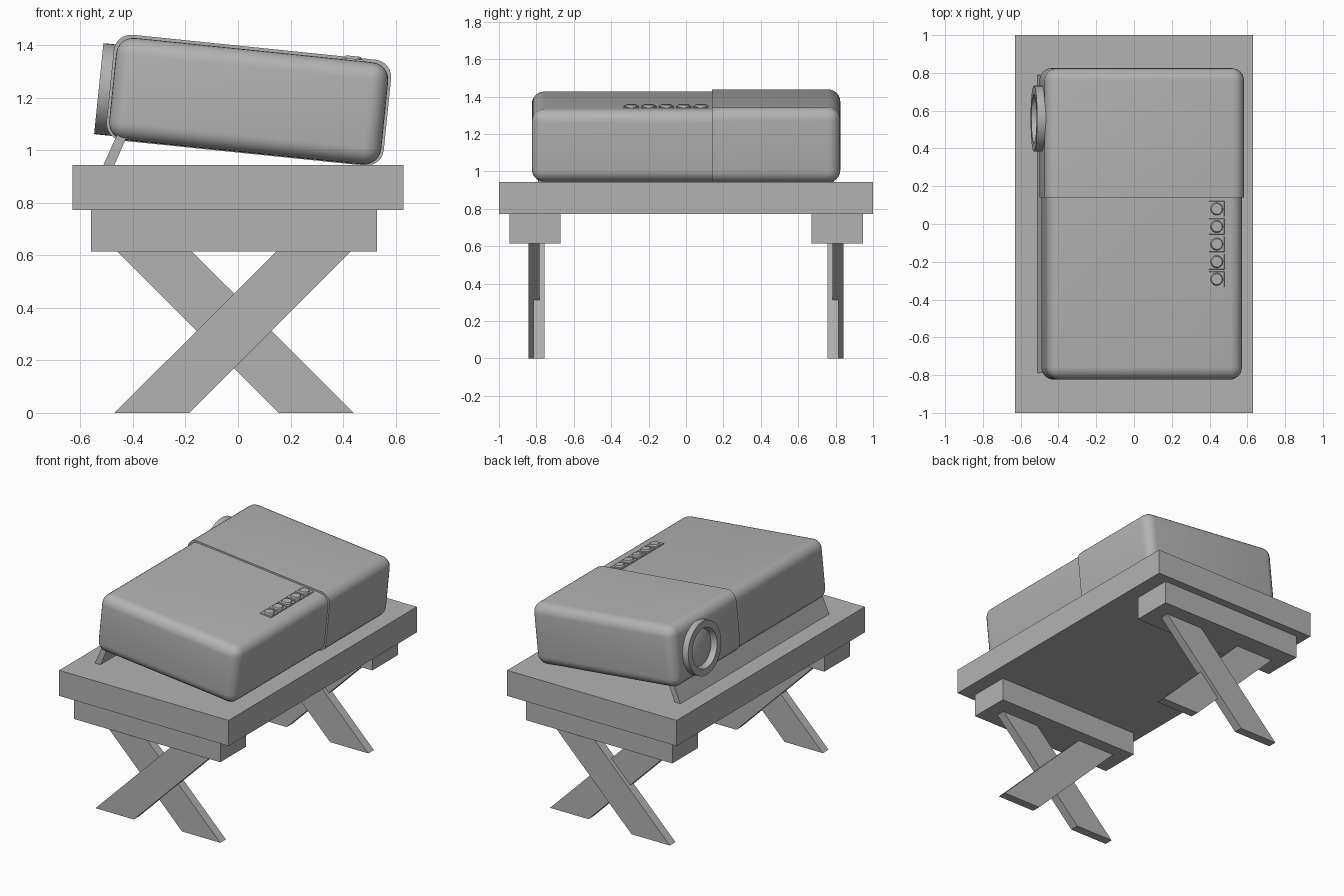
import bpy, bmesh, math
from mathutils import Matrix, Vector

if "Cube" in bpy.data.objects:
    bpy.data.objects.remove(bpy.data.objects["Cube"])

# Device frame: tilted about y, origin at the middle of the case
TILT = Matrix.Translation((0, 0, 1.197)) @ Matrix.Rotation(math.radians(5.85), 4, 'Y')

# One mid-grey finish for every part
GREY = bpy.data.materials.new("mid_grey")
GREY.diffuse_color = (0.45, 0.45, 0.45, 1)
GREY.use_nodes = True
GREY.node_tree.nodes["Principled BSDF"].inputs["Base Color"].default_value = GREY.diffuse_color


def finish(name, bm, matrix=None, smooth=False):
    if matrix is not None:
        bm.transform(matrix)
    bmesh.ops.recalc_face_normals(bm, faces=bm.faces)
    me = bpy.data.meshes.new(name)
    bm.to_mesh(me)
    bm.free()
    me.materials.append(GREY)
    ob = bpy.data.objects.new(name, me)
    bpy.context.collection.objects.link(ob)
    if smooth:
        bpy.ops.object.select_all(action='DESELECT')
        ob.select_set(True)
        bpy.context.view_layer.objects.active = ob
        bpy.ops.object.shade_smooth_by_angle(angle=math.radians(32))
    return ob


def box_bm(x0, x1, y0, y1, z0, z1):
    bm = bmesh.new()
    bmesh.ops.create_cube(bm, size=1)
    for v in bm.verts:
        v.co = Vector((x1 if v.co.x > 0 else x0, y1 if v.co.y > 0 else y0,
                       z1 if v.co.z > 0 else z0))
    return bm


def prism(name, pts, y0, y1):
    """Extrude an x-z outline along y."""
    bm = bmesh.new()
    f = bm.faces.new([bm.verts.new((x, y0, z)) for x, z in pts])
    ext = bmesh.ops.extrude_face_region(bm, geom=[f])
    for v in ext['geom']:
        if isinstance(v, bmesh.types.BMVert):
            v.co.y = y1
    return finish(name, bm)


def lathe(name, profile, y, z, steps=48):
    """Spin (radius, x) points around an x-parallel axis in the device frame."""
    bm = bmesh.new()
    vs = [bm.verts.new((x, y + r, z)) for r, x in profile]
    es = [bm.edges.new(p) for p in zip(vs, vs[1:])]
    bmesh.ops.spin(bm, geom=vs + es, cent=(0, y, z), axis=(1, 0, 0),
                   angle=math.tau, steps=steps)
    bmesh.ops.remove_doubles(bm, verts=bm.verts, dist=1e-5)
    return finish(name, bm, TILT, True)


def case(name, x0, x1, z0, z1, cut, keep):
    """Rounded box, sliced flat at y = cut; keep = +1 or -1 side."""
    bm = box_bm(x0, x1, -0.824, 0.825, z0, z1)
    bmesh.ops.bevel(bm, geom=bm.edges[:], offset=0.066, segments=6,
                    profile=0.5, affect='EDGES')
    res = bmesh.ops.bisect_plane(bm, geom=bm.verts[:] + bm.edges[:] + bm.faces[:],
                                 plane_co=(0, cut, 0), plane_no=(0, -keep, 0),
                                 clear_outer=True)
    rim = [e for e in res['geom_cut'] if isinstance(e, bmesh.types.BMEdge)]
    bmesh.ops.contextual_create(bm, geom=rim)
    return finish(name, bm, TILT, True)


# Table top
finish("table_top", box_bm(-0.63, 0.63, -1, 1, 0.772, 0.944))

# Cleats and crossed legs at both ends
for side, s in (("front", -1), ("back", 1)):
    finish("cleat_" + side, box_bm(-0.56, 0.53, *sorted((s * 0.67, s * 0.945)), 0.615, 0.772))
    prism("outer_leg_" + side,
          [(-0.47, 0), (-0.185, 0), (0.43, 0.615), (0.146, 0.615)], s * 0.783, s * 0.843)
    prism("inner_leg_" + side,
          [(0.44, 0), (0.155, 0), (-0.46, 0.615), (-0.176, 0.615)], s * 0.757, s * 0.816)

# Device case: main half and slightly larger lens half
case("case_main", -0.479, 0.562, -0.202, 0.189, 0.15, -1)
case("case_lens_side", -0.489, 0.572, -0.205, 0.2, 0.14, 1)

# Wide tilting foot
prism("tilt_foot", [(-0.512, 0.944), (-0.47, 0.944), (-0.42, 1.06), (-0.46, 1.06)], -0.79, 0.79)

# Lens ring and domed glass
lathe("lens_ring", [(0.174, -0.44), (0.174, -0.531),
                    (0.13, -0.531), (0.118, -0.495), (0.118, -0.47)], 0.558, -0.017)
lathe("lens_glass", [(0.12, -0.494), (0.09, -0.504), (0.05, -0.511), (0, -0.513)], 0.558, -0.017)

# Row of control buttons
for i in range(5):
    y = 0.08 - 0.0932 * i
    bm = bmesh.new()
    m = Matrix.Translation((0.42, y, 0.19)) @ Matrix.Rotation(math.pi / 4, 4, 'Z')
    bmesh.ops.create_cone(bm, cap_ends=True, segments=4, radius1=0.06, radius2=0.056,
                          depth=0.01, matrix=m)
    finish("button_pad_%d" % (i + 1), bm, TILT)
    bm = bmesh.new()
    bmesh.ops.create_cone(bm, cap_ends=True, segments=24, radius1=0.034, radius2=0.028,
                          depth=0.012, matrix=Matrix.Translation((0.42, y, 0.199)))
    finish("button_%d" % (i + 1), bm, TILT, True)
